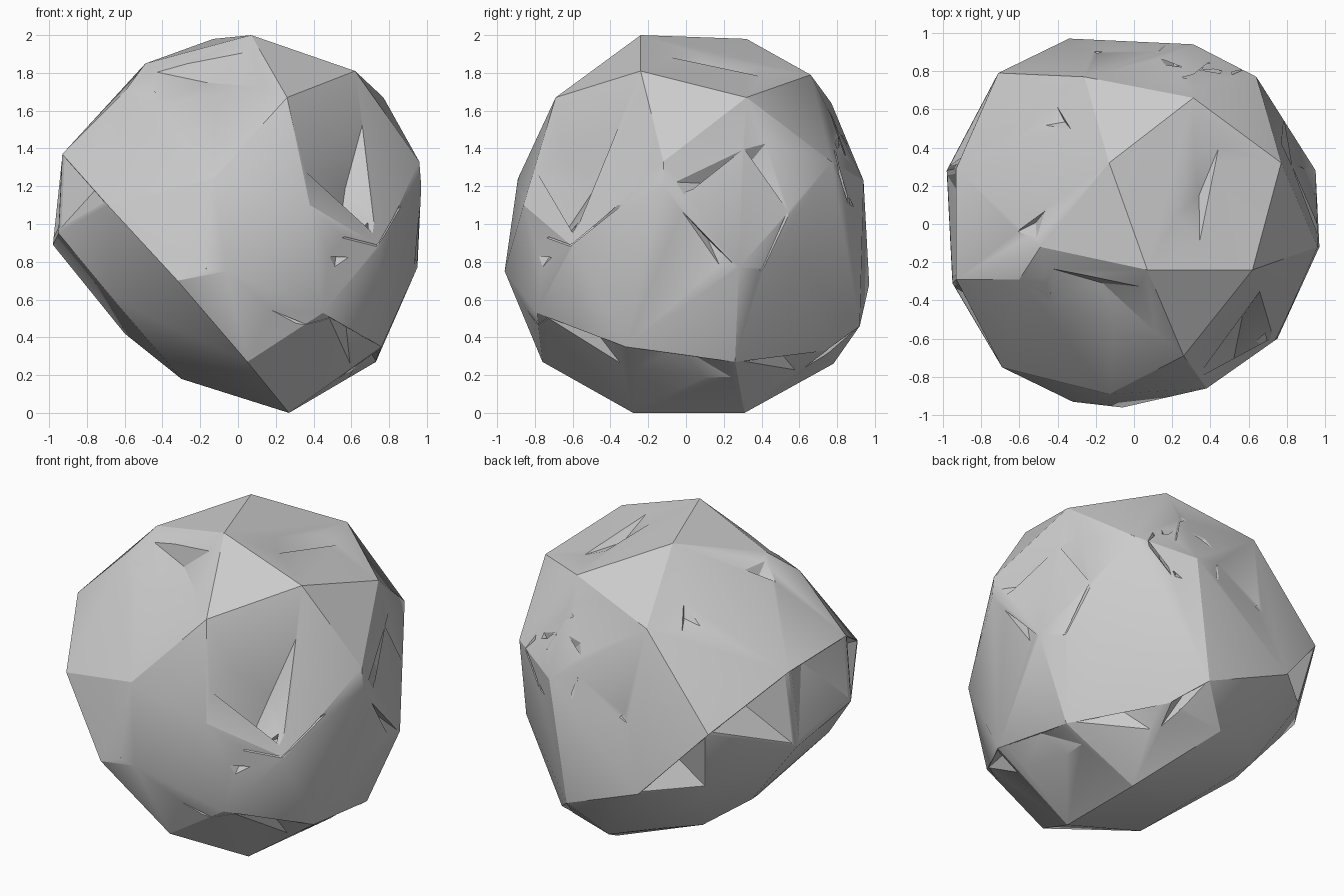
import bpy, bmesh, math
from mathutils import Vector
from mathutils.bvhtree import BVHTree

cube = bpy.data.objects.get("Cube")
if cube:
    bpy.data.objects.remove(cube, do_unlink=True)

CENTRE = Vector((0, 0, 1))

grey = bpy.data.materials.new("stone_grey")
grey.use_nodes = True
grey.diffuse_color = (0.6, 0.6, 0.6, 1)
grey.node_tree.nodes["Principled BSDF"].inputs["Base Color"].default_value = (0.6, 0.6, 0.6, 1)


def hull(bm, points):
    """Add the convex hull of some points to a bmesh."""
    verts = [bm.verts.new(p) for p in points]
    result = bmesh.ops.convex_hull(bm, input=verts)
    spare = {e for e in result["geom_interior"] + result["geom_unused"]
             if isinstance(e, bmesh.types.BMVert)}
    bmesh.ops.delete(bm, geom=list(spare), context="VERTS")


def make_object(name, bm):
    bmesh.ops.recalc_face_normals(bm, faces=bm.faces)
    mesh = bpy.data.meshes.new(name)
    bm.to_mesh(mesh)
    bm.free()
    mesh.materials.append(grey)
    obj = bpy.data.objects.new(name, mesh)
    bpy.context.collection.objects.link(obj)
    return obj


# Named corners of the boulder: upper rim, lower lip and feet
front_rim = Vector((-.69, -.75, 1.10))
front_left_rim = Vector((-.93, -.29, 1.37))
left_rim = Vector((-.93, .29, 1.36))
back_left_rim = Vector((-.71, .79, 1.09))
back_rim = Vector((-.34, .97, .68))
front_lip = Vector((-.95, -.31, .95))
left_lip = Vector((-.98, .28, .89))
back_left_lip = Vector((-.65, .70, .70))
right_front_rim = Vector((.76, -.32, .35))
right_rim = Vector((.73, .26, .27))
right_back_rim = Vector((.36, .74, .33))
back_low_rim = Vector((.20, .92, .46))
foot_front = Vector((.27, -.28, 0))
foot_back = Vector((.27, .31, 0))
front_low = Vector((.45, -.79, .53))

corners = [
    front_rim, front_left_rim, left_rim, back_left_rim, back_rim, front_lip,
    left_lip, back_left_lip, right_front_rim, right_rim, right_back_rim,
    back_low_rim, foot_front, foot_back, front_low,
    # crown
    (.07, -.24, 2), (-.13, .32, 1.98), (.31, .66, 1.79), (.62, -.24, 1.81),
    (.77, .32, 1.67), (-.49, -.12, 1.85), (.26, -.69, 1.67), (-.26, .77, 1.64),
    (-.60, -.29, 1.70),
    # waist
    (.96, -.12, 1.33), (.97, -.12, 1.20), (.38, -.86, 1.10), (-.06, -.96, .75),
    (-.13, -.89, 1.24), (-.32, -.93, .70), (.64, .77, 1.33),
    (.95, .28, .77), (.71, .60, .77), (.75, -.60, .88), (.31, .94, 1.23),
    # underside
    (-.66, -.50, .60), (.05, -.76, .27), (-.30, -.30, .18), (-.47, .05, .36),
    (-.60, .19, .42), (-.26, .69, .33), (0, .78, .26), (-.47, .50, .34),
]

bm = bmesh.new()
hull(bm, corners)
surface = BVHTree.FromBMesh(bm)
boulder = make_object("boulder", bm)


def on_surface(side, u, v):
    """Drop a point on to the boulder from one side."""
    start, aim = {
        "front": ((u, -3, v), (0, 1, 0)),
        "right": ((3, u, v), (-1, 0, 0)),
        "back": ((u, 3, v), (0, -1, 0)),
        "top": ((u, v, 4), (0, 0, -1)),
    }[side]
    start, aim = Vector(start), Vector(aim)
    hit = surface.ray_cast(start, aim)[0]
    return hit if hit else surface.find_nearest(start + aim * 2.2)[0]


def chip(bm, points, depth, slope=.08):
    """Pit: steep wall under the first two points, long slope to the rest."""
    far = sum(points[2:], Vector()) / len(points[2:])
    bottom = points[0].lerp(points[1], .52).lerp(far, slope)
    bottom += (CENTRE - bottom).normalized() * depth
    outer = [CENTRE + (p - CENTRE) * 1.015 for p in points]
    hull(bm, outer + [bottom])


cut = bmesh.new()

# Broad dents: side, depth, outline starting with the steep edge
for side, depth, *outline in [
    ("front", .07, (-.46, 1.80), (.06, 1.92), (.16, 1.71), (-.45, 1.61)),
    ("front", .08, (.66, 1.56), (.73, .98), (.50, .75), (.33, 1.35)),
    ("right", .07, (-.08, 1.22), (.44, 1.45), (.55, 1.02), (.40, .74)),
    ("top", .05, (.46, .45), (.34, -.15), (.19, .02), (.30, .42)),
    ("back", .05, (.46, 1.45), (.42, 1.08), (.12, 1.15), (.14, 1.48)),
]:
    chip(cut, [on_surface(side, *p) for p in outline], depth, .25)

# Narrow slits
for side, depth, *outline in [
    ("front", .06, (-.19, .78), (.50, .50), (.32, .46)),
    ("front", .04, (.72, .87), (.88, 1.12), (.52, .92)),
    ("right", .05, (-.06, 1.11), (.28, .76), (.19, .75)),
    ("right", .04, (.77, 1.42), (.86, 1.08), (.80, 1.28)),
    ("top", .04, (-.26, .90), (.42, .83), (.30, .74)),
    ("top", .03, (-.42, .65), (-.31, .47), (-.50, .50)),
    ("top", .03, (-.44, .09), (-.62, -.05), (-.50, -.10)),
]:
    chip(cut, [on_surface(side, *p) for p in outline], depth)

# Undercut below the long rim that runs all the way round
front_heel = right_front_rim.lerp(foot_front, .35)
right_heel = right_rim.lerp(foot_back, .35)
back_heel = right_back_rim.lerp(foot_back, .35)
for depth, *outline in [
    (.10, front_rim, front_left_rim, front_lip),
    (.12, front_left_rim, left_rim, left_lip, front_lip),
    (.12, left_rim, back_left_rim, left_lip),
    (.12, back_left_rim, back_rim, back_left_lip),
    (.06, front_low, right_front_rim, front_heel),
    (.06, right_front_rim, right_rim, right_heel, front_heel),
    (.07, right_rim, right_back_rim, back_heel),
    (.06, right_back_rim, back_low_rim, back_heel),
]:
    chip(cut, outline, depth)

cutter = make_object("chip_cutter", cut)
cutter.hide_render = True

# Carve the chips, then drop the cutter
carve = boulder.modifiers.new("carve", "BOOLEAN")
carve.operation = "DIFFERENCE"
carve.solver = "EXACT"
carve.use_self = True
carve.object = cutter

bpy.ops.object.select_all(action="DESELECT")
boulder.select_set(True)
bpy.context.view_layer.objects.active = boulder
bpy.ops.object.modifier_apply(modifier="carve")
bpy.data.objects.remove(cutter, do_unlink=True)
bpy.ops.object.shade_smooth_by_angle(angle=math.radians(24))
